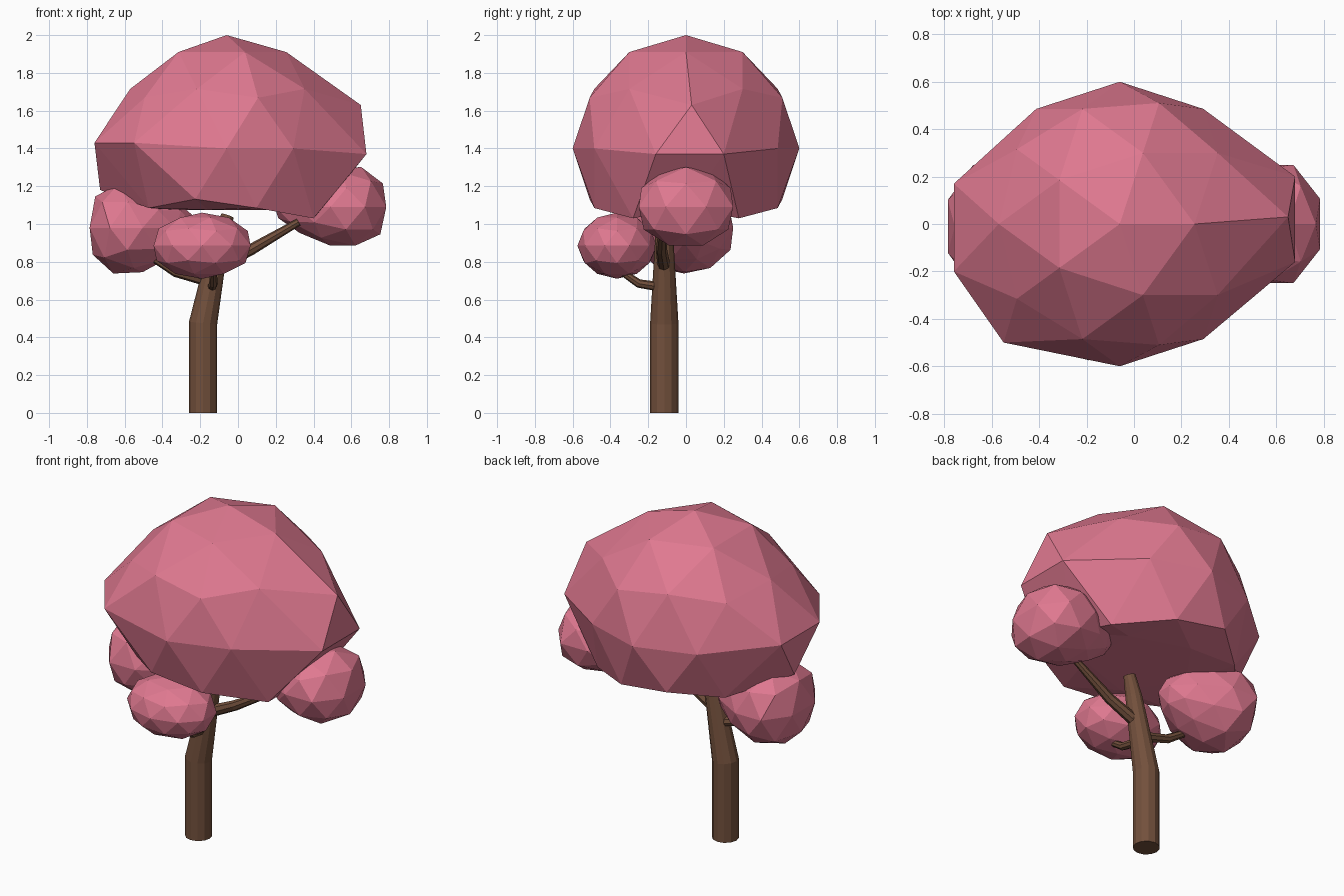
import bpy, bmesh
from math import cos, sin, pi, radians
from mathutils import Vector

if "Cube" in bpy.data.objects:
    bpy.data.objects.remove(bpy.data.objects["Cube"])


def material(name, rgb):
    m = bpy.data.materials.new(name)
    m.diffuse_color = (*rgb, 1)
    m.use_nodes = True
    m.node_tree.nodes["Principled BSDF"].inputs["Base Color"].default_value = m.diffuse_color
    return m


PINK = material("blossom_pink", (0.74, 0.19, 0.28))
BROWN = material("bark_brown", (0.17, 0.08, 0.045))


def finish(bm, name, mat):
    bmesh.ops.recalc_face_normals(bm, faces=bm.faces)
    me = bpy.data.meshes.new(name)
    bm.to_mesh(me)
    bm.free()
    me.materials.append(mat)
    ob = bpy.data.objects.new(name, me)
    bpy.context.collection.objects.link(ob)
    return ob


def foliage(name, centre, radii, taper=0.0, floor=None, nudges=()):
    """Faceted ball: tapered along x, underside flattened, single points moved."""
    bm = bmesh.new()
    bmesh.ops.create_icosphere(bm, subdivisions=2, radius=1)
    c = Vector(centre)
    unit = {v: v.co.copy() for v in bm.verts}
    for v, u in unit.items():
        t = 1 + taper * u.x
        v.co = c + Vector((u.x * radii[0], u.y * radii[1] * t, u.z * radii[2] * t))
        if floor is not None:
            v.co.z = max(v.co.z, floor)
    for ang, h, target in nudges:
        r = (1 - h * h) ** 0.5
        d = Vector((r * cos(radians(ang)), r * sin(radians(ang)), h))
        near = min(unit, key=lambda v: (unit[v] - d).length)
        near.co = target
    return finish(bm, name, PINK)


def limb(name, path, sides):
    """Tapered tube through (x, y, z, radius) points."""
    bm = bmesh.new()
    pts = [Vector(p[:3]) for p in path]
    rings = []
    for i, p in enumerate(pts):
        a = (p - pts[i - 1]).normalized() if i else Vector()
        b = (pts[i + 1] - p).normalized() if i + 1 < len(pts) else Vector()
        if i == 0:
            a = b
        q = Vector((0, 0, 1)).rotation_difference((a + b).normalized())
        rings.append([bm.verts.new(p + q @ Vector((cos(2 * pi * k / sides), sin(2 * pi * k / sides), 0)) * path[i][3])
                      for k in range(sides)])
    for r0, r1 in zip(rings, rings[1:]):
        for k in range(sides):
            n = (k + 1) % sides
            bm.faces.new((r0[k], r0[n], r1[n], r1[k]))
    bm.faces.new(rings[0])
    bm.faces.new(rings[-1])
    return finish(bm, name, BROWN)


# Main crown: round ball pulled outwards on both sides, with a flat underside
foliage("main_canopy", (-0.06, 0, 1.4), (0.6, 0.6, 0.6), floor=1.075, nudges=[
    (0, 0.447, (0.65, 0.03, 1.63)),
    (18, 0, (0.68, 0.20, 1.37)),
    (-18, 0, (0.68, -0.16, 1.37)),
    (162, 0, (-0.76, 0.17, 1.43)),
    (-162, 0, (-0.76, -0.20, 1.43)),
    (-126, 0, (-0.55, -0.50, 1.43)),
    (180, -0.447, (-0.73, 0, 1.18)),
    (36, -0.447, (0.40, 0.28, 1.03)),
    (-36, -0.447, (0.40, -0.28, 1.03)),
])

# Smaller leaf clusters
foliage("left_cluster", (-0.505, -0.01, 0.98), (0.295, 0.26, 0.235), taper=-0.4)
foliage("right_cluster", (0.49, 0, 1.09), (0.31, 0.25, 0.205), taper=0.4)
foliage("front_cluster", (-0.19, -0.365, 0.885), (0.27, 0.21, 0.175))

# Trunk and branches
limb("trunk", [(-0.185, -0.115, 0, 0.075), (-0.185, -0.115, 0.475, 0.075),
               (-0.095, -0.115, 0.93, 0.048), (-0.055, -0.105, 1.045, 0.034)], 12)
limb("right_branch", [(-0.12, -0.115, 0.77, 0.035), (0.07, -0.13, 0.865, 0.03),
                      (0.32, -0.12, 1.01, 0.02)], 8)
limb("left_branch", [(-0.13, -0.115, 0.69, 0.03), (-0.33, -0.11, 0.745, 0.026),
                     (-0.49, -0.09, 0.845, 0.018)], 8)
limb("front_branch", [(-0.14, -0.12, 0.665, 0.026), (-0.13, -0.25, 0.685, 0.023),
                      (-0.13, -0.36, 0.76, 0.017)], 8)
